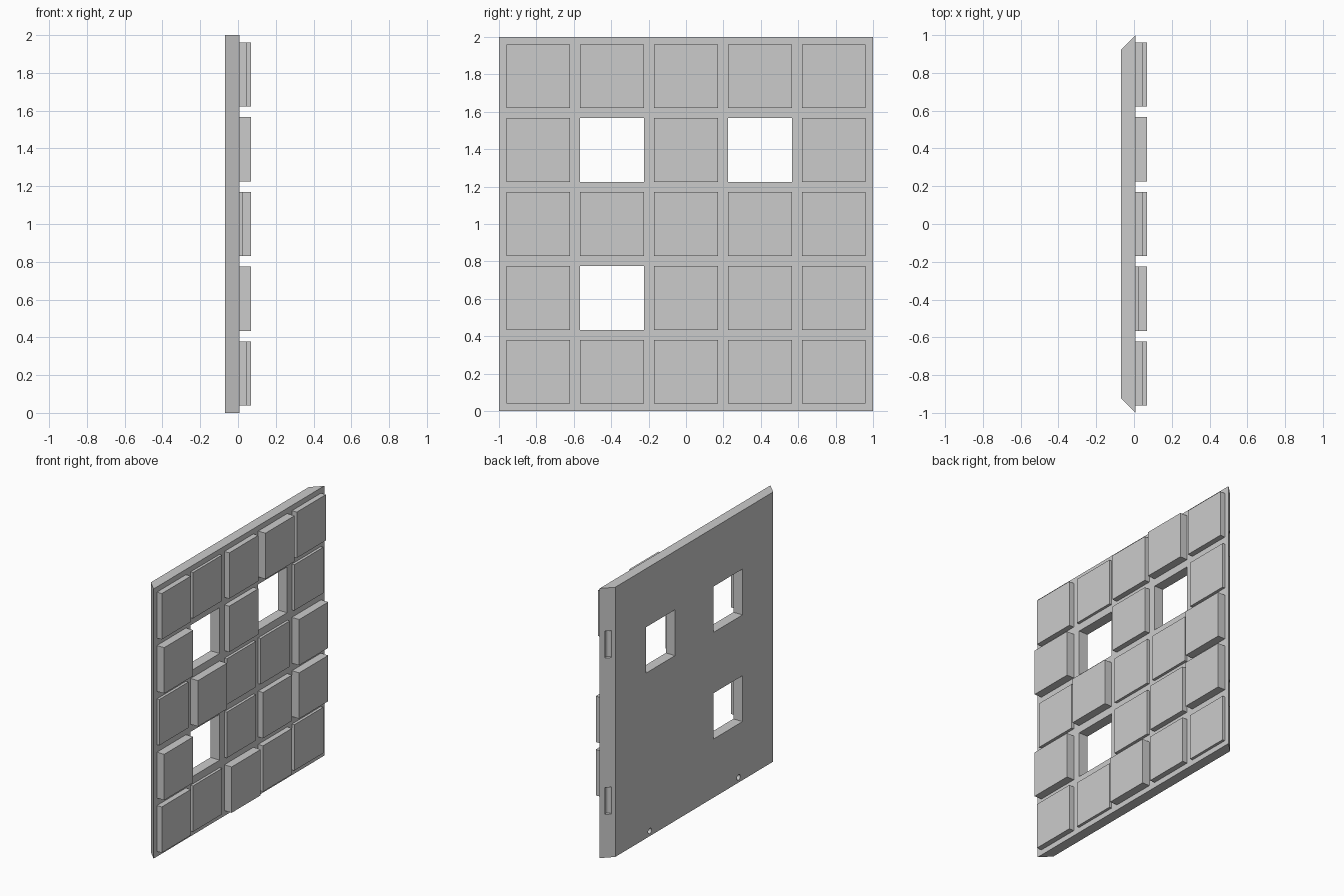
import bpy
from math import pi
from mathutils import Matrix

default = bpy.data.objects.get("Cube")
if default:
    bpy.data.objects.remove(default, do_unlink=True)

BACK, FACE = -0.0675, 0.0075      # plate faces along x
PITCH, TILE = 0.3955, 0.34        # grid spacing and tile width
STEP = 0.02                       # height of one tile level

grey = bpy.data.materials.new("plain grey")
grey.use_nodes = True
color = (0.6, 0.6, 0.6, 1)
grey.diffuse_color = color
grey.node_tree.nodes["Principled BSDF"].inputs["Base Color"].default_value = color


def box(name, x0, x1, y, z, size):
    bpy.ops.mesh.primitive_cube_add(size=1, location=((x0 + x1) / 2, y, z))
    ob = bpy.context.object
    ob.name = name
    ob.data.transform(Matrix.Diagonal((x1 - x0, size, size, 1)))
    ob.data.materials.append(grey)
    return ob


def rod(name, radius, depth, location, rotation=(0, 0, 0)):
    bpy.ops.mesh.primitive_cylinder_add(vertices=24, radius=radius, depth=depth,
                                        location=location, rotation=rotation)
    ob = bpy.context.object
    ob.name = name
    ob.data.materials.append(grey)
    return ob


def cut(target, cutter):
    cutter.hide_render = True
    mod = target.modifiers.new(cutter.name, "BOOLEAN")
    mod.operation = "DIFFERENCE"
    mod.solver = "EXACT"
    mod.object = cutter
    bpy.context.view_layer.objects.active = target
    bpy.ops.object.modifier_apply(modifier=mod.name)
    bpy.data.objects.remove(cutter, do_unlink=True)


# Backing plate with mitred upright edges
plate = box("backing_plate", BACK, FACE, 0, 1, 2)
for v in plate.data.vertices:
    if v.co.x < 0:
        v.co.y *= 1 - (FACE - BACK)

# Tile levels, top row first; zero is a window
levels = ["21232",
          "30201",
          "13113",
          "30123",
          "21321"]
for r, row in enumerate(levels):
    for c, level in enumerate(row):
        y, z = (c - 2) * PITCH, 1 + (2 - r) * PITCH
        if level == "0":
            cut(plate, box("window_cutter", BACK - 0.1, FACE + 0.1, y, z, TILE))
        else:
            box(f"tile_row{r + 1}_column{c + 1}", FACE - 0.005,
                FACE + int(level) * STEP, y, z, TILE)

# Upright pockets in one mitred edge
for z in (0.42, 1.58):
    cut(plate, rod("edge_pocket_cutter", 0.022, 0.2, (-0.034, 0.958, z)))

# Small round blind holes near the foot of the back
for y in (-0.52, 0.52):
    cut(plate, rod("back_hole_cutter", 0.02, 0.08, (BACK, y, 0.038), (0, pi / 2, 0)))
